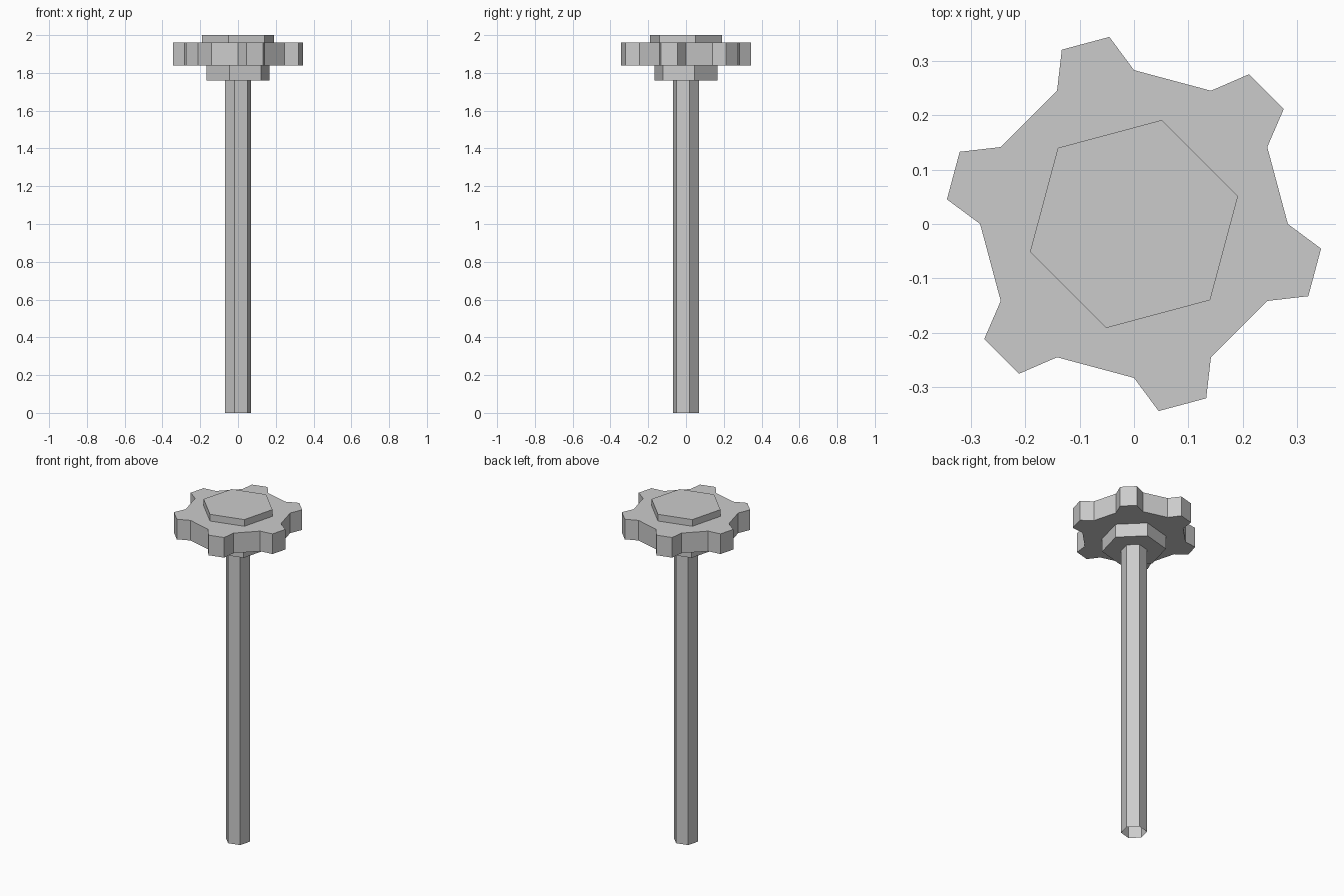
import bpy
import bmesh
from math import cos, sin, radians

if "Cube" in bpy.data.objects:
    bpy.data.objects.remove(bpy.data.objects["Cube"])


def polar(r, deg):
    return (r * cos(radians(deg)), r * sin(radians(deg)))


def prism(name, outline, z0, z1, bottom=True, top=True):
    """Straight prism from a counter-clockwise outline, with optional caps."""
    bm = bmesh.new()
    lo = [bm.verts.new((x, y, z0)) for x, y in outline]
    hi = [bm.verts.new((x, y, z1)) for x, y in outline]
    n = len(outline)
    for i in range(n):
        j = (i + 1) % n
        bm.faces.new((lo[i], lo[j], hi[j], hi[i]))
    if bottom:
        bm.faces.new(lo[::-1])
    if top:
        bm.faces.new(hi)
    mesh = bpy.data.meshes.new(name)
    bm.to_mesh(mesh)
    bm.free()
    obj = bpy.data.objects.new(name, mesh)
    bpy.context.collection.objects.link(obj)
    return obj


def hexagon(r):
    return [polar(r, 15 + 60 * k) for k in range(6)]


# Open-ended hollow hexagonal shaft
prism("shaft", hexagon(0.07), 0.0, 1.76, bottom=False, top=False)

# Collar under the wheel
prism("collar", hexagon(0.173), 1.76, 1.84, top=False)

# Handwheel: twelve-sided disc with a tapered grip on every second side
wheel = []
for k in range(6):
    mid = 45 + 60 * k
    wheel += [polar(0.283, mid - 15), polar(0.347, mid - 7.5),
              polar(0.347, mid + 7.5), polar(0.283, mid + 15)]
prism("handwheel", wheel, 1.84, 1.96)

# Raised hexagonal cap
prism("cap", hexagon(0.198), 1.96, 2.0, bottom=False)
